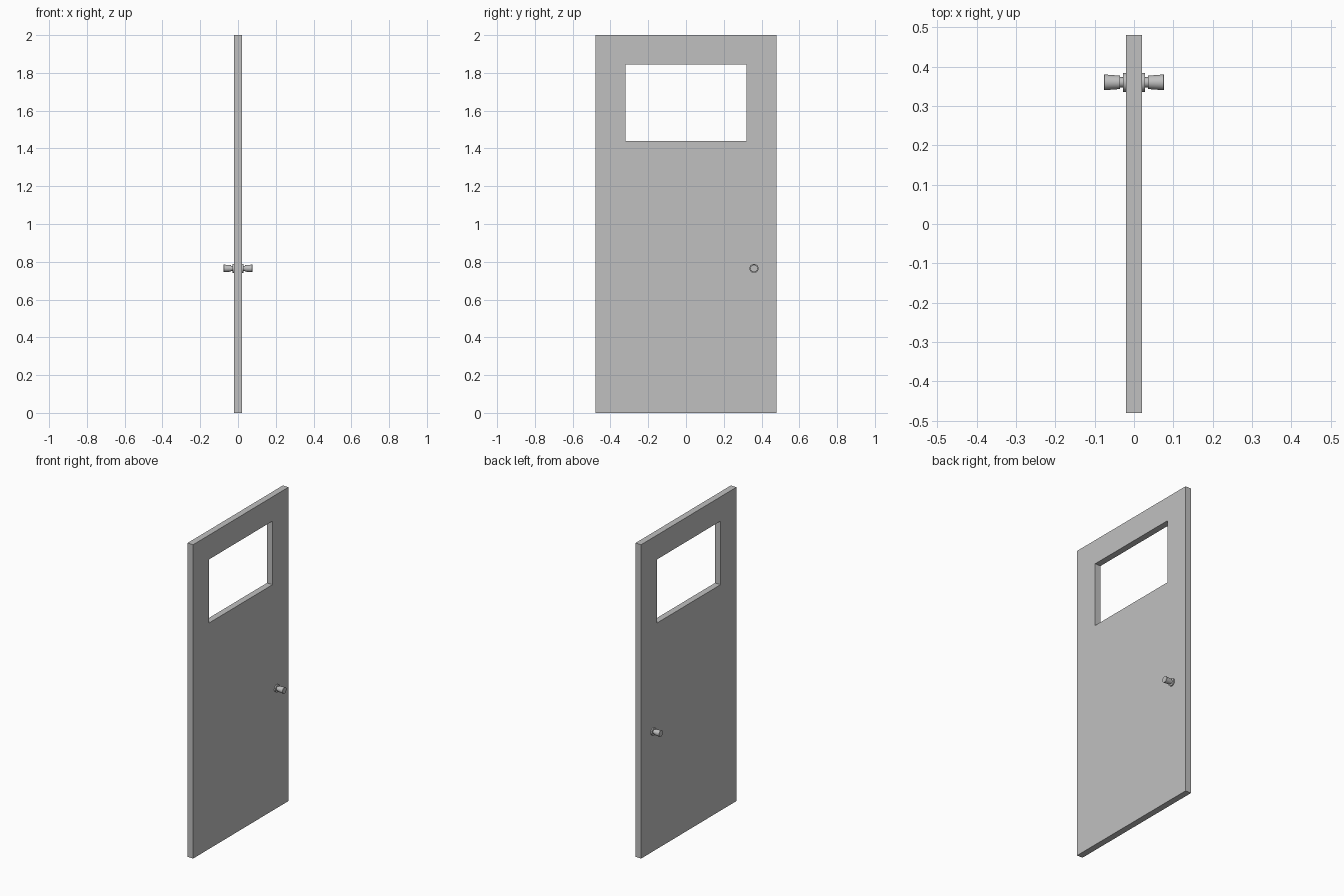
import bpy, bmesh, math
from mathutils import Matrix

cube = bpy.data.objects.get("Cube")
if cube:
    bpy.data.objects.remove(cube, do_unlink=True)

THICK = 0.04
KNOB_Y, KNOB_Z = 0.36, 0.765

# Single flat grey
grey = bpy.data.materials.new("plain grey")
grey.use_nodes = True
colour = (0.53, 0.53, 0.53, 1)
grey.diffuse_color = colour
grey.node_tree.nodes["Principled BSDF"].inputs["Base Color"].default_value = colour


def make_object(name, bm):
    bmesh.ops.recalc_face_normals(bm, faces=bm.faces)
    mesh = bpy.data.meshes.new(name)
    bm.to_mesh(mesh)
    bm.free()
    mesh.materials.append(grey)
    obj = bpy.data.objects.new(name, mesh)
    bpy.context.collection.objects.link(obj)
    return obj


# Door slab: a three by three grid with the window cell left out, extruded
ys = (-0.48, -0.32, 0.32, 0.48)
zs = (0, 1.44, 1.845, 2)
bm = bmesh.new()
grid = [[bm.verts.new((-THICK / 2, y, z)) for y in ys] for z in zs]
for r in range(3):
    for c in range(3):
        if (r, c) != (1, 1):
            bm.faces.new((grid[r][c], grid[r][c + 1], grid[r + 1][c + 1], grid[r + 1][c]))
result = bmesh.ops.extrude_face_region(bm, geom=bm.faces[:], use_keep_orig=True)
moved = [v for v in result["geom"] if isinstance(v, bmesh.types.BMVert)]
bmesh.ops.translate(bm, verts=moved, vec=(THICK, 0, 0))
# Merge the coplanar cells into clean faces
bmesh.ops.dissolve_limit(bm, angle_limit=math.radians(1), verts=bm.verts[:], edges=bm.edges[:])
make_object("door_panel", bm)


# Handle: rose, neck and flared knob turned about the x axis
# Each point is (distance from door middle, radius)
profile = [(0.015, 0), (0.015, 0.024), (0.028, 0.024), (0.028, 0.013),
           (0.036, 0.013), (0.036, 0.017), (0.075, 0.02), (0.076, 0.019), (0.076, 0)]


def make_knob(name, side):
    bm = bmesh.new()
    points = [bm.verts.new((side * x, 0, r)) for x, r in profile]
    edges = [bm.edges.new(pair) for pair in zip(points, points[1:])]
    bmesh.ops.spin(bm, geom=points + edges, cent=(0, 0, 0), axis=(1, 0, 0),
                   angle=math.tau, steps=32)
    bmesh.ops.remove_doubles(bm, verts=bm.verts[:], dist=0.0001)
    bmesh.ops.transform(bm, matrix=Matrix.Translation((0, KNOB_Y, KNOB_Z)), verts=bm.verts[:])
    obj = make_object(name, bm)
    bpy.ops.object.select_all(action="DESELECT")
    obj.select_set(True)
    bpy.context.view_layer.objects.active = obj
    bpy.ops.object.shade_smooth_by_angle(angle=math.radians(30))


make_knob("left_knob", 1)
make_knob("right_knob", -1)
